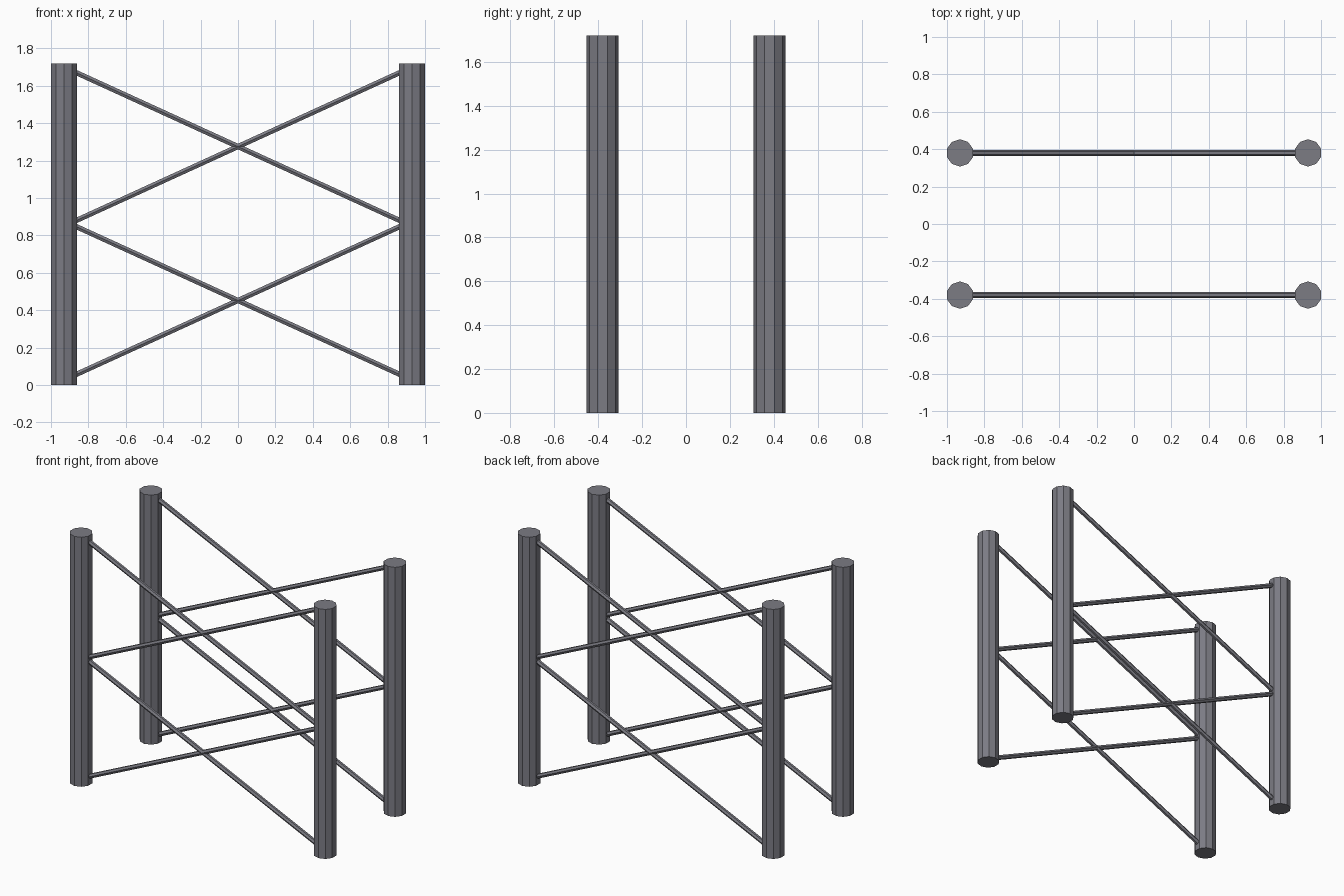
import bpy
from mathutils import Vector

if "Cube" in bpy.data.objects:
    bpy.data.objects.remove(bpy.data.objects["Cube"])

steel = bpy.data.materials.new("grey_steel")
steel.diffuse_color = (0.20, 0.20, 0.23, 1)
steel.use_nodes = True
steel.node_tree.nodes["Principled BSDF"].inputs["Base Color"].default_value = steel.diffuse_color

POST_X, POST_Y, POST_R, HEIGHT = 0.9306, 0.38, 0.073, 1.72


def rod(name, a, b, radius, sides):
    """Flat-shaded prism from point a to point b."""
    a, b = Vector(a), Vector(b)
    d = b - a
    bpy.ops.mesh.primitive_cylinder_add(vertices=sides, radius=radius, depth=d.length,
                                        location=(a + b) / 2)
    ob = bpy.context.object
    ob.name = name
    # tilt only about y, so the vertex at +y stays put
    ob.rotation_euler = (0, Vector((0, 0, 1)).angle(d) * (1 if d.x >= 0 else -1), 0)
    ob.data.materials.append(steel)


for y, side in ((-POST_Y, "front"), (POST_Y, "back")):
    for s, hand in ((-1, "left"), (1, "right")):
        # upright posts
        rod(f"{side}_{hand}_post", (s * POST_X, y, 0), (s * POST_X, y, HEIGHT), POST_R, 10)
        # crossed braces, two tiers, ends buried in the posts
        for mid, tier in ((0.452, "lower"), (1.275, "upper")):
            x, rise = 0.9, 0.9 * 0.457
            rod(f"{side}_{tier}_brace_{hand}", (-s * x, y, mid - rise),
                (s * x, y, mid + rise), 0.016, 6)
